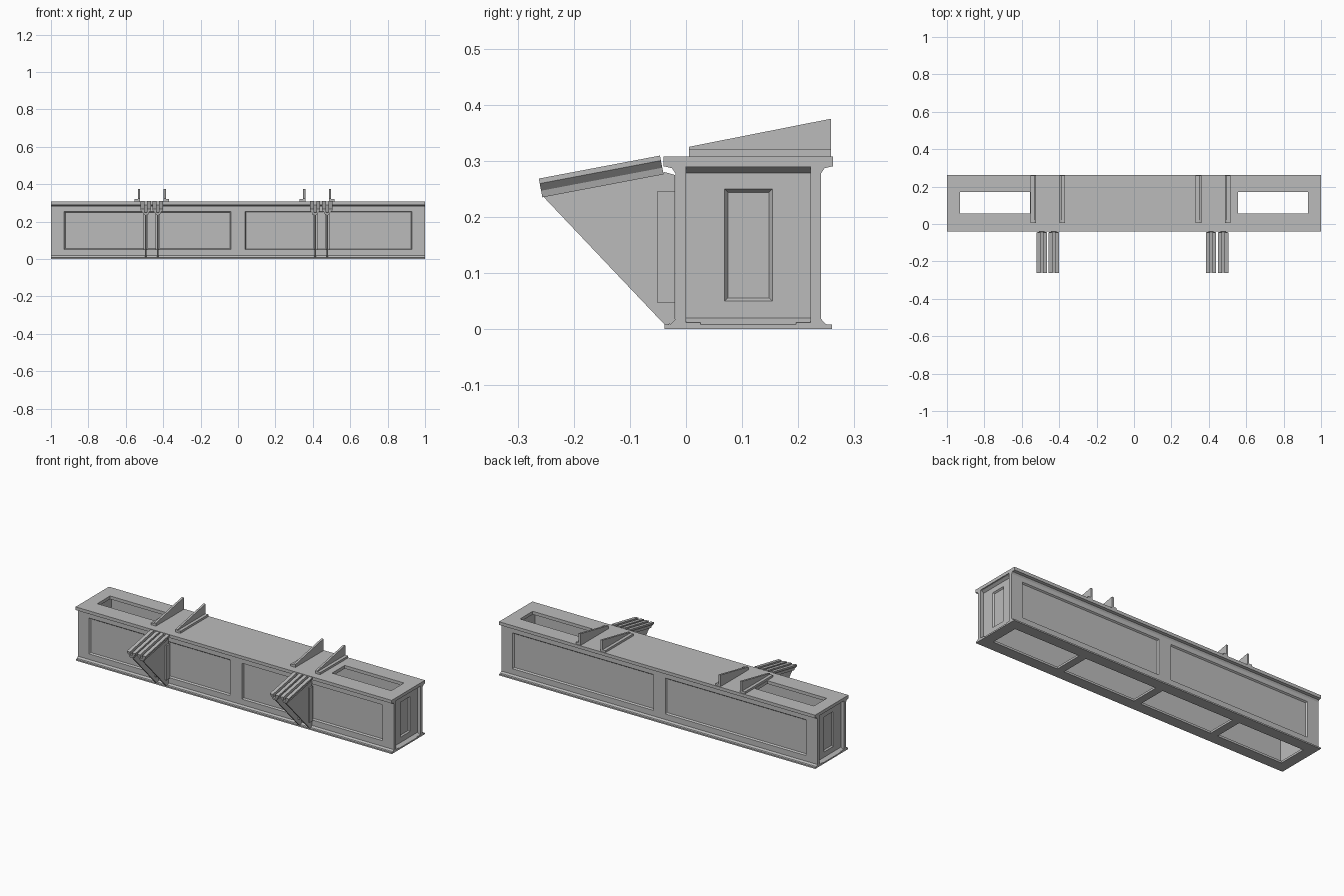
import bpy, bmesh
from math import radians, sin, cos
from mathutils import Vector

old = bpy.data.objects.get("Cube")
if old:
    bpy.data.objects.remove(old, do_unlink=True)

grey = bpy.data.materials.new("plain_grey")
grey.use_nodes = True
GREY = (0.5, 0.5, 0.5, 1)
grey.diffuse_color = GREY
grey.node_tree.nodes["Principled BSDF"].inputs["Base Color"].default_value = GREY

MID = 0.111  # centre line of the hull in y


def finish(name, bm):
    bmesh.ops.recalc_face_normals(bm, faces=bm.faces)
    me = bpy.data.meshes.new(name)
    bm.to_mesh(me)
    bm.free()
    me.materials.append(grey)
    ob = bpy.data.objects.new(name, me)
    bpy.context.collection.objects.link(ob)
    return ob


def loft(name, loop_a, loop_b):
    """Solid between two matching outlines."""
    bm = bmesh.new()
    a = [bm.verts.new(p) for p in loop_a]
    b = [bm.verts.new(p) for p in loop_b]
    bm.faces.new(a)
    bm.faces.new(b)
    for i in range(len(a)):
        j = (i + 1) % len(a)
        bm.faces.new((a[i], a[j], b[j], b[i]))
    return finish(name, bm)


def prism_x(name, yz, x0, x1):
    return loft(name, [(x0, y, z) for y, z in yz], [(x1, y, z) for y, z in yz])


def box(name, x0, x1, y0, y1, z0, z1):
    return prism_x(name, [(y0, z0), (y1, z0), (y1, z1), (y0, z1)], x0, x1)


def cut(ob, cutter):
    """Apply a boolean cut and drop the cutter."""
    cutter.hide_render = True
    mod = ob.modifiers.new("cut", 'BOOLEAN')
    mod.operation, mod.solver, mod.object = 'DIFFERENCE', 'EXACT', cutter
    dg = bpy.context.evaluated_depsgraph_get()
    me = bpy.data.meshes.new_from_object(ob.evaluated_get(dg))
    ob.modifiers.clear()
    ob.data = me
    bpy.data.objects.remove(cutter, do_unlink=True)


def panel_cutter(u0, u1, z0, z1, face, out, depth, slope, axis):
    """Tapered recess cutter; out is the outward sign along axis."""
    def ring(d, s):
        pts = [(u0 + s, z0 + s), (u1 - s, z0 + s), (u1 - s, z1 - s), (u0 + s, z1 - s)]
        w = face + out * d
        return [(u, w, z) if axis == 'y' else (w, u, z) for u, z in pts]
    return loft("panel_cutter", ring(depth, -slope), ring(-depth, slope))


# Long side walls with top and bottom flanges
SECTION = [(0.085, 0), (0.149, 0), (0.149, 0.008), (0.138, 0.009), (0.13, 0.018),
           (0.13, 0.278), (0.136, 0.287), (0.149, 0.29), (0.111, 0.29),
           (0.111, 0.012), (0.085, 0.012)]
for side, name in ((-1, "front_wall"), (1, "back_wall")):
    wall = prism_x(name, [(MID + side * t, z) for t, z in SECTION], -1, 1)
    for x0, x1 in ((-0.929, -0.038), (0.038, 0.929)):
        deep = side < 0 and x0 > 0
        cut(wall, panel_cutter(x0, x1, 0.05, 0.255, MID + side * 0.13, side,
                               0.012 if deep else 0.008, 0.004 if deep else 0.006, 'y'))

# Top plate with two openings
top = box("top_plate", -1, 1, MID - 0.151, MID + 0.151, 0.29, 0.308)
for x0, x1 in ((-0.93, -0.555), (0.555, 0.93)):
    cut(top, box("opening_cutter", x0, x1, 0.057, 0.172, 0.2, 0.4))

# End panels, set in between the side walls
for s, name in ((-1, "right_end"), (1, "left_end")):
    x_in, x_out = sorted((s * 0.955, s * 0.98))
    end = box(name + "_panel", x_in, x_out, MID - 0.111, MID + 0.111, 0, 0.29)
    cut(end, panel_cutter(0.069, 0.154, 0.05, 0.25, s * 0.98, s, 0.008, 0.006, 'x'))
    lo, hi = MID - 0.111, MID + 0.111
    loft(name + "_sill",
         [(s * x, lo, z) for x, z in ((0.94, 0), (1, 0), (1, 0.008), (0.98, 0.02), (0.94, 0.012))],
         [(s * x, hi, z) for x, z in ((0.94, 0), (1, 0), (1, 0.008), (0.98, 0.02), (0.94, 0.012))])
    loft(name + "_cove",
         [(s * x, lo, z) for x, z in ((0.98, 0.278), (0.995, 0.288), (0.995, 0.29), (0.98, 0.29))],
         [(s * x, hi, z) for x, z in ((0.98, 0.278), (0.995, 0.288), (0.995, 0.29), (0.98, 0.29))])

# Cross bars under the open bottom
for i, x in enumerate((-0.5, 0, 0.5)):
    box(f"cross_bar_{i}", x - 0.022, x + 0.022, MID - 0.1, MID + 0.1, 0, 0.012)

# Sloping channel rails on triangular webs
WEB = [(-0.02, 0.01), (-0.038, 0.008), (-0.255, 0.237), (-0.038, 0.28), (-0.02, 0.275)]
half = [(0.012, 0), (0.015, 0.012), (0.027, 0.025), (0.027, 0.034), (0.007, 0.034), (0.007, 0.014)]
CHANNEL = half + [(-u, v) for u, v in reversed(half)]
tilt = radians(10.8)
up = Vector((0, -sin(tilt), cos(tilt)))
for i, x in enumerate((-0.493, -0.429, 0.412, 0.477)):
    prism_x(f"bracket_web_{i}", WEB, x - 0.004, x + 0.004)
    box(f"bracket_stiffener_{i}", x - 0.012, x + 0.012, -0.052, -0.02, 0.048, 0.245)
    ends = [[Vector((x + u, y, z)) + up * v for u, v in CHANNEL]
            for y, z in ((-0.256, 0.235), (-0.04, 0.276))]
    loft(f"bracket_rail_{i}", *ends)

# Wedge-shaped angle plates on top
for i, (x, s) in enumerate(((-0.529, -1), (-0.392, 1), (0.354, -1), (0.492, 1))):
    x0, x1 = sorted((x - s * 0.006, x + s * 0.006))
    prism_x(f"wedge_plate_{i}", [(0.005, 0.308), (0.258, 0.308), (0.258, 0.375), (0.005, 0.325)], x0, x1)
    x0, x1 = sorted((x, x + s * 0.024))
    box(f"wedge_foot_{i}", x0, x1, 0.005, 0.258, 0.308, 0.32)
